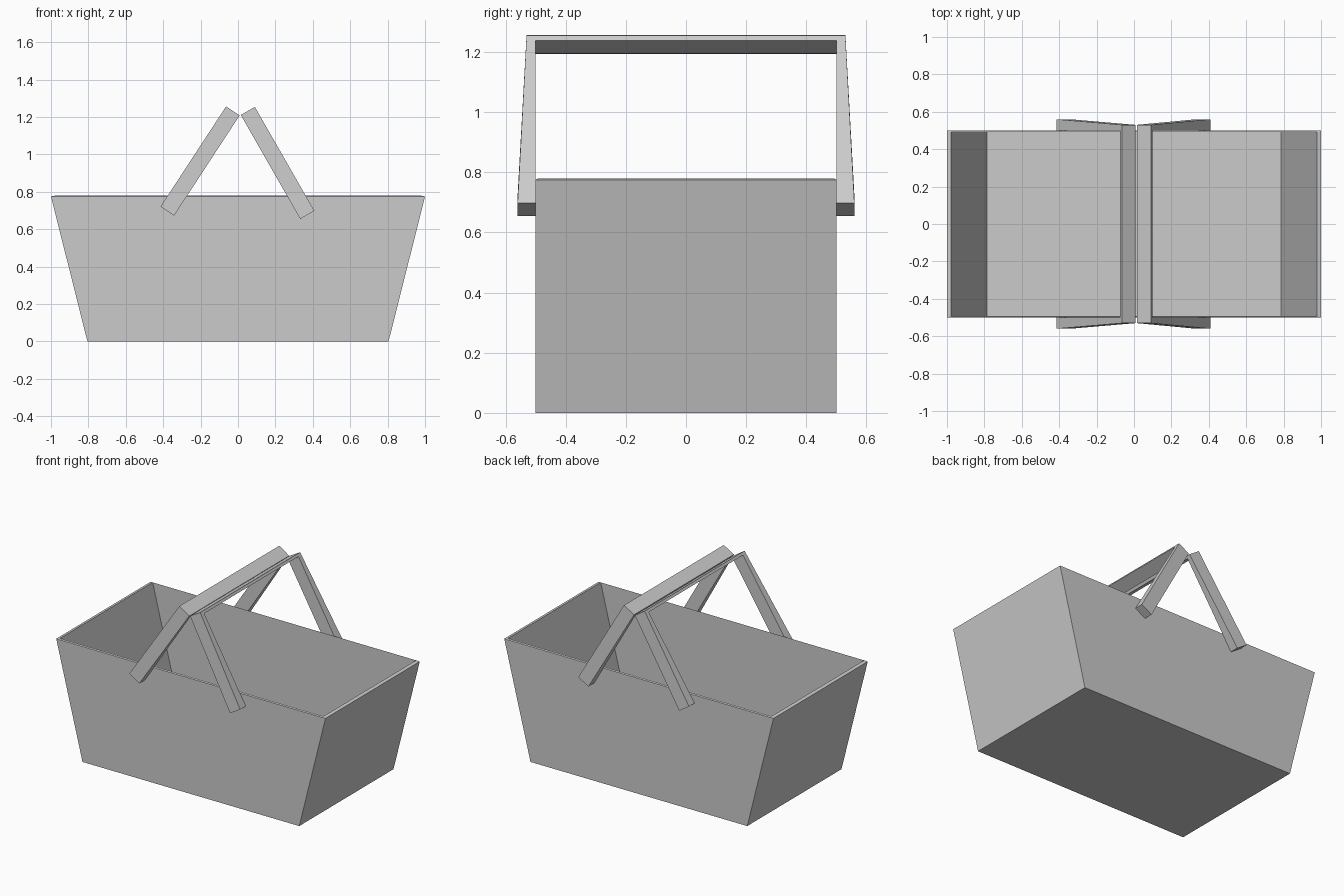
import bpy
from mathutils import Vector

if "Cube" in bpy.data.objects:
    bpy.data.objects.remove(bpy.data.objects["Cube"])


def make_object(name, verts, faces):
    mesh = bpy.data.meshes.new(name)
    mesh.from_pydata(verts, [], faces)
    mesh.update()
    obj = bpy.data.objects.new(name, mesh)
    bpy.context.collection.objects.link(obj)
    return obj


def ring(x, y, z):
    return [(-x, -y, z), (x, -y, z), (x, y, z), (-x, y, z)]


def band(a, b, n):
    """Quads joining ring starting at a to ring starting at b."""
    return [(a + i, a + (i + 1) % n, b + (i + 1) % n, b + i) for i in range(n)]


# Open basket: outer base, outer rim, inner rim, inner floor
verts = (ring(0.805, 0.5, 0) + ring(1.0, 0.5, 0.775)
         + ring(0.978, 0.492, 0.78) + ring(0.787, 0.492, 0.018))
faces = [(3, 2, 1, 0)] + band(0, 4, 4) + band(4, 8, 4) + band(8, 12, 4) + [(12, 13, 14, 15)]
make_object("basket", verts, faces)


# Handle: U-shaped profile (y, distance below the top) given thickness across its width
LENGTH, WIDTH, BAR = 0.64, 0.087, 0.018
half = [(0.53, 0), (0.56, LENGTH), (0.50, LENGTH), (0.50, BAR)]
profile = half + [(-y, d) for y, d in reversed(half)]


def handle(name, top, bottom):
    top, bottom = Vector(top), Vector(bottom)
    down = (bottom - top).normalized()
    across = Vector((-down.z, 0, down.x)) * (WIDTH / 2)
    verts = [top + down * d + across * s + Vector((0, y, 0))
             for s in (1, -1) for y, d in profile]
    # Each flat side is two legs and a crossbar
    side = [(0, 1, 2, 3), (4, 5, 6, 7), (0, 3, 4, 7)]
    faces = side + [tuple(i + 8 for i in reversed(f)) for f in side]
    faces += [tuple(reversed(f)) for f in band(0, 8, 8)]
    return make_object(name, verts, faces)


handle("left_handle", (-0.0275, 0, 1.2325), (-0.3775, 0, 0.6975))
handle("right_handle", (0.0525, 0, 1.2325), (0.37, 0, 0.6775))

# Consistent outward normals
import bmesh
for obj in bpy.context.collection.objects:
    bm = bmesh.new()
    bm.from_mesh(obj.data)
    bmesh.ops.recalc_face_normals(bm, faces=bm.faces)
    bm.to_mesh(obj.data)
    bm.free()
